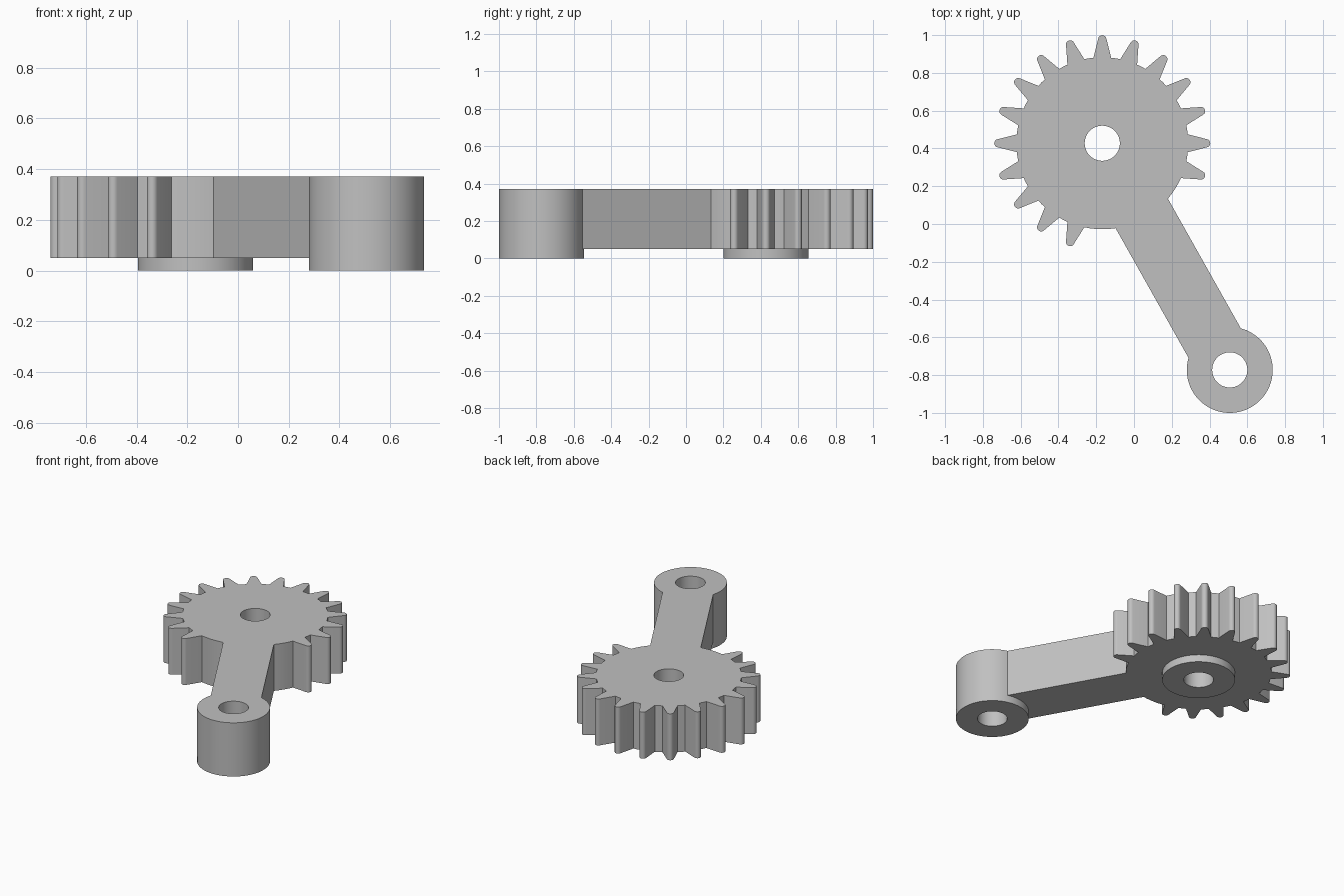
import bpy, bmesh
from math import sin, cos, asin, atan2, radians, pi
from mathutils import Vector, Matrix

if "Cube" in bpy.data.objects:
    bpy.data.objects.remove(bpy.data.objects["Cube"], do_unlink=True)

GEAR = Vector((-0.168, 0.4275))
HUB = Vector((0.507, -0.7725))
ROOT, TIP, TIP_ROUND, TOOTH_HALF = 0.455, 0.572, 0.022, 0.047
HUB_R, BORE_R, ARM_HALF = 0.2275, 0.093, 0.159
BASE, TOP = 0.05, 0.37
PITCH = radians(18)

grey = bpy.data.materials.new("plain_grey")
grey.use_nodes = True
colour = (0.53, 0.53, 0.53, 1)
grey.diffuse_color = colour
grey.node_tree.nodes["Principled BSDF"].inputs["Base Color"].default_value = colour


def arc(centre, radius, start, end, steps):
    """Points along an arc, both ends included."""
    return [centre + radius * Vector((cos(a), sin(a)))
            for a in (start + (end - start) * i / steps for i in range(steps + 1))]


def circle(centre, radius, steps=64):
    return arc(centre, radius, 0, 2 * pi, steps)[:-1]


def prism(name, loops, z0, z1):
    """Extrude an outline with holes from z0 to z1."""
    bm = bmesh.new()
    edges = []
    for loop in loops:
        vs = [bm.verts.new((p.x, p.y, z0)) for p in loop]
        edges += [bm.edges.new((v, vs[i - 1])) for i, v in enumerate(vs)]
    bmesh.ops.triangle_fill(bm, edges=edges, use_beauty=True, normal=(0, 0, 1))
    new = bmesh.ops.extrude_face_region(bm, geom=bm.faces[:])["geom"]
    bmesh.ops.translate(bm, vec=(0, 0, z1 - z0),
                        verts=[g for g in new if isinstance(g, bmesh.types.BMVert)])
    bmesh.ops.recalc_face_normals(bm, faces=bm.faces[:])
    mesh = bpy.data.meshes.new(name)
    bm.to_mesh(mesh)
    bm.free()
    mesh.materials.append(grey)
    obj = bpy.data.objects.new(name, mesh)
    bpy.context.collection.objects.link(obj)
    bpy.ops.object.select_all(action='DESELECT')
    obj.select_set(True)
    bpy.context.view_layer.objects.active = obj
    bpy.ops.object.shade_smooth_by_angle(angle=radians(30))
    return obj


def tooth(angle):
    """One tapered tooth with a rounded tip."""
    half = asin(TOOTH_HALF / ROOT)
    zero = Vector((0, 0))
    pts = arc(zero, ROOT, -half, -half, 1)[:1]
    pts += arc(Vector((TIP - TIP_ROUND, 0)), TIP_ROUND, radians(-80), radians(80), 8)
    pts += arc(zero, ROOT, half, half, 1)[:1]
    turn = Matrix.Rotation(angle, 2)
    return [GEAR + turn @ p for p in pts]


# Outline: toothed sector, then down the arm, round the hub and back
axis = HUB - GEAR
arm_angle = atan2(axis.y, axis.x)
arm_spread = asin(ARM_HALF / ROOT)
hub_spread = asin(ARM_HALF / HUB_R)
tooth_edge = asin(TOOTH_HALF / ROOT)

outline = arc(GEAR, ROOT, arm_angle + arm_spread, -PITCH - tooth_edge, 4)[:-1]
for i in range(-1, 15):
    outline += tooth(i * PITCH)
    if i < 14:
        outline += arc(GEAR, ROOT, i * PITCH + tooth_edge,
                       (i + 1) * PITCH - tooth_edge, 2)[1:-1]
outline += arc(GEAR, ROOT, 14 * PITCH + tooth_edge,
               2 * pi + arm_angle - arm_spread, 6)[1:]
outline += arc(HUB, HUB_R, arm_angle - pi + hub_spread,
               arm_angle + pi - hub_spread, 56)

prism("gear_and_arm", [outline, circle(GEAR, BORE_R), circle(HUB, BORE_R)], BASE, TOP)

# Raised rings on the underside
prism("gear_boss", [circle(GEAR, HUB_R), circle(GEAR, BORE_R)], 0, BASE)
prism("pivot_hub_foot", [circle(HUB, HUB_R), circle(HUB, BORE_R)], 0, BASE)
